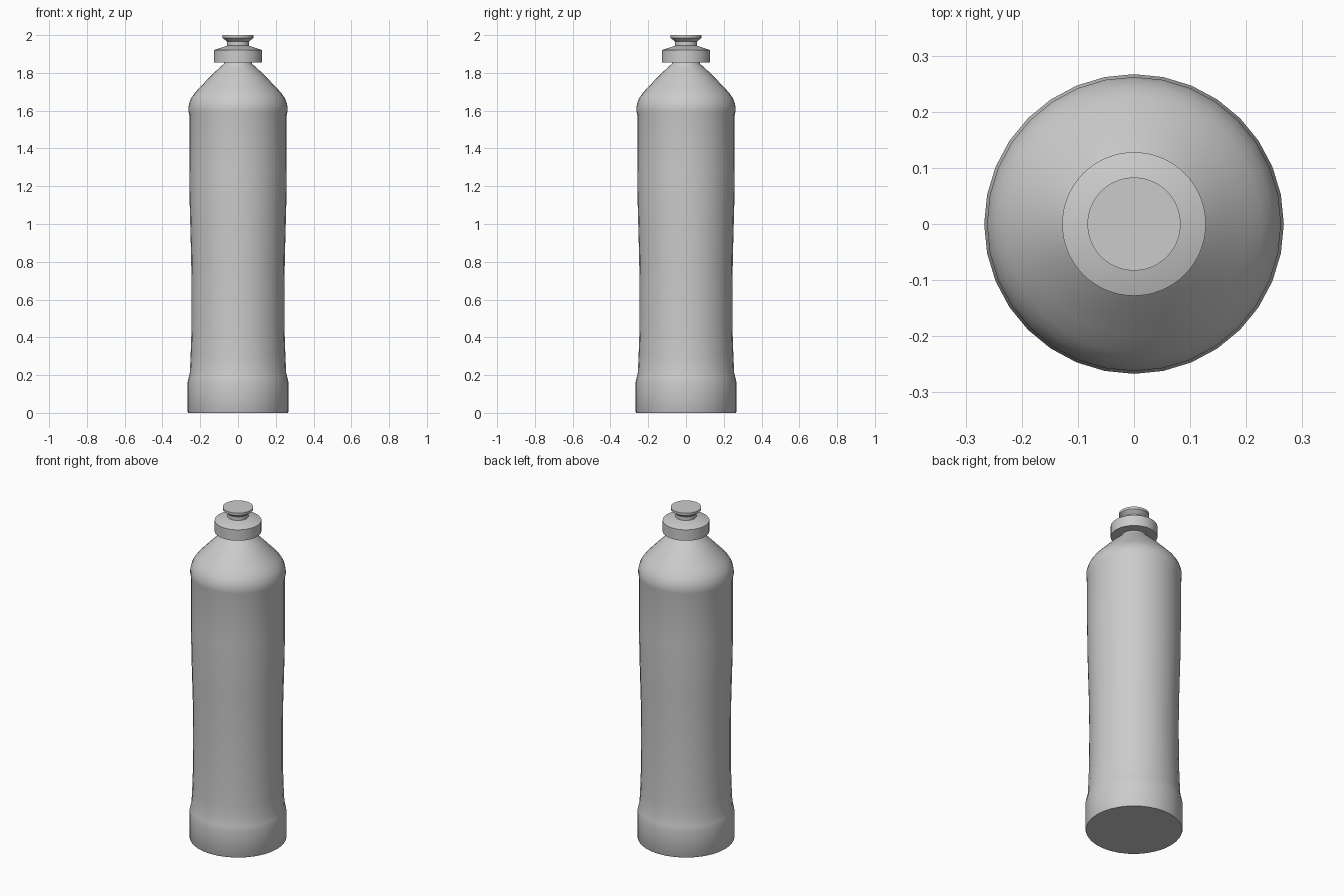
import bpy, bmesh, math

if "Cube" in bpy.data.objects:
    bpy.data.objects.remove(bpy.data.objects["Cube"])


def lathe(name, profile, sides):
    """Revolve (radius, z) points about z, closing both ends with flat caps."""
    bm = bmesh.new()
    rings = []
    for r, z in profile:
        rings.append([bm.verts.new((r * math.cos(2 * math.pi * i / sides),
                                    r * math.sin(2 * math.pi * i / sides), z))
                      for i in range(sides)])
    for a, b in zip(rings, rings[1:]):
        for i in range(sides):
            j = (i + 1) % sides
            bm.faces.new((a[i], a[j], b[j], b[i]))
    bm.faces.new(rings[0][::-1])
    bm.faces.new(rings[-1])
    mesh = bpy.data.meshes.new(name)
    bm.to_mesh(mesh)
    bm.free()
    obj = bpy.data.objects.new(name, mesh)
    bpy.context.collection.objects.link(obj)
    bpy.ops.object.select_all(action='DESELECT')
    obj.select_set(True)
    bpy.context.view_layer.objects.active = obj
    bpy.ops.object.shade_smooth_by_angle(angle=math.radians(35))
    return obj


# Bottle body: wide foot, gentle waist, rolled shoulder edge, tapering neck
lathe("bottle_body", [
    (0.264, 0.0), (0.267, 0.006), (0.267, 0.16), (0.262, 0.185), (0.255, 0.212),
    (0.251, 0.30), (0.247, 0.42), (0.246, 0.65), (0.248, 0.82), (0.252, 0.97),
    (0.256, 1.12), (0.258, 1.30), (0.258, 1.575), (0.262, 1.597), (0.262, 1.62),
    (0.257, 1.645), (0.246, 1.67), (0.228, 1.695), (0.200, 1.725),
    (0.165, 1.762), (0.128, 1.80), (0.10, 1.825), (0.075, 1.848), (0.07, 1.87),
], 32)

# Screw cap with a shallow conical top
lathe("cap_collar", [
    (0.128, 1.854), (0.128, 1.920), (0.058, 1.944),
], 64)

# Push-pull nozzle: stem flaring out to a flat button
lathe("nozzle", [
    (0.058, 1.938), (0.058, 1.966), (0.081, 1.984), (0.083, 1.986), (0.083, 2.0),
], 64)
